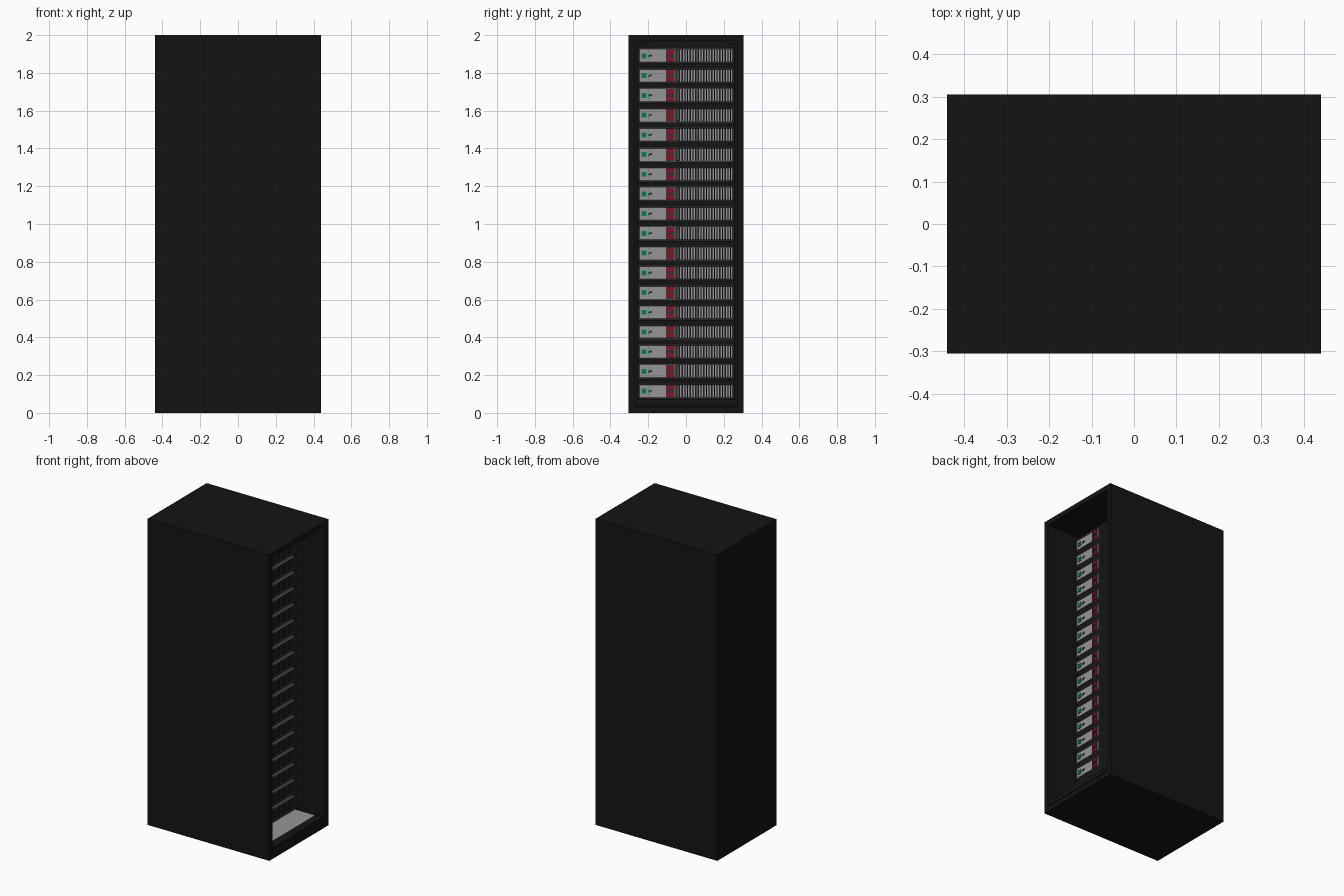
import bpy, bmesh
from mathutils import Matrix, Vector

if "Cube" in bpy.data.objects:
    bpy.data.objects.remove(bpy.data.objects["Cube"])


def material(name, r, g, b):
    m = bpy.data.materials.new(name)
    m.diffuse_color = (r, g, b, 1)
    m.use_nodes = True
    m.node_tree.nodes["Principled BSDF"].inputs["Base Color"].default_value = m.diffuse_color
    return m


black = material("black_paint", 0.007, 0.007, 0.007)
dark = material("dark_grey", 0.03, 0.03, 0.03)
mid = material("mid_grey", 0.06, 0.06, 0.06)
light = material("light_grey", 0.3, 0.3, 0.3)
green = material("green", 0.0, 0.25, 0.12)
red = material("red", 0.3, 0.005, 0.02)


def boxes(name, spans, mat, bevel=0):
    """One object made of boxes given as (x0, x1, y0, y1, z0, z1)."""
    bm = bmesh.new()
    for x0, x1, y0, y1, z0, z1 in spans:
        loc = Vector((x0 + x1, y0 + y1, z0 + z1)) / 2
        bmesh.ops.create_cube(bm, size=1, matrix=Matrix.Translation(loc)
                              @ Matrix.Diagonal((x1 - x0, y1 - y0, z1 - z0, 1)))
    if bevel:
        bmesh.ops.bevel(bm, geom=bm.edges[:], offset=bevel, segments=1, affect='EDGES')
    me = bpy.data.meshes.new(name)
    bm.to_mesh(me)
    bm.free()
    me.materials.append(mat)
    ob = bpy.data.objects.new(name, me)
    bpy.context.collection.objects.link(ob)
    return ob


def frame(x0, x1, y0, y1, z0, z1, w):
    """Four bars around a rectangle facing +x."""
    return [(x0, x1, y0, y0 + w, z0, z1), (x0, x1, y1 - w, y1, z0, z1),
            (x0, x1, y0 + w, y1 - w, z0, z0 + w), (x0, x1, y0 + w, y1 - w, z1 - w, z1)]


# Cabinet: a block hollowed out from the +x end
cabinet = boxes("cabinet", [(-0.44, 0.44, -0.305, 0.305, 0, 2)], black)
bm = bmesh.new()
bm.from_mesh(cabinet.data)
face = max(bm.faces, key=lambda f: f.calc_center_median().x)
bmesh.ops.inset_region(bm, faces=[face], thickness=0.045)
inner = bmesh.ops.extrude_discrete_faces(bm, faces=[face])["faces"][0]
for v in inner.verts:
    v.co.x = -0.41
    v.co.z = max(v.co.z, 0.05)
bm.to_mesh(cabinet.data)
bm.free()

# Front sill, light floor plate and mounting rails
boxes("front_sill", [(0.38, 0.435, -0.26, 0.26, 0.04, 0.07)], black)
boxes("floor_plate", [(-0.40, 0.38, -0.257, 0.257, 0.045, 0.068)], light)
boxes("mounting_rails", [(0.17, 0.20, s - 0.015, s + 0.015, 0.068, 1.955)
                         for s in (-0.245, 0.245)], black)

# One server, centred on z = 0
F = 0.24
fins = [(F - 0.028, F - 0.003, y - 0.0032, y + 0.0032, -0.034, 0.034)
        for y in [-0.034 + i * 0.0142 for i in range(21)]]
parts = [
    boxes("server_body", [(-0.38, F - 0.035, -0.245, 0.245, -0.036, 0.036)], dark),
    boxes("server_bezel", frame(F - 0.04, F, -0.257, 0.257, -0.043, 0.043, 0.010)
          + [(F - 0.04, F, -0.055, -0.036, -0.033, 0.033)], mid, 0.002),
    boxes("vent_fins", fins, dark),
    boxes("vent_backing", [(F - 0.036, F - 0.026, -0.04, 0.25, -0.034, 0.034)], light),
    boxes("control_panel", [(F - 0.036, F - 0.006, -0.247, -0.045, -0.034, 0.034)], light),
    boxes("green_button", frame(F - 0.008, F - 0.001, -0.236, -0.210, -0.013, 0.013, 0.008), green),
    boxes("button_centre", [(F - 0.008, F - 0.002, -0.228, -0.218, -0.005, 0.005)], mid),
    boxes("small_switch", [(F - 0.008, F - 0.002, -0.198, -0.190, -0.007, 0.004),
                           (F - 0.008, F - 0.002, -0.190, -0.181, -0.003, 0.007)], dark),
    boxes("drive_bay", [(F - 0.008, F - 0.004, -0.107, -0.062, -0.033, 0.033)], dark),
    boxes("drive_handles", [(F - 0.006, F, y, y + 0.016, z, z + 0.028)
                            for y in (-0.104, -0.081) for z in (-0.031, 0.003)], red),
    boxes("drive_latches", [(F - 0.002, F + 0.002, y, y + 0.006, -0.008, 0.008)
                            for y in (-0.099, -0.076)], dark),
]

# Stack of eighteen servers sharing the same meshes
for i in range(18):
    for p in parts:
        ob = p if i == 0 else p.copy()
        if i:
            ob.name = f"{p.name}_{i + 1}"
            bpy.context.collection.objects.link(ob)
        ob.location.z = 0.115 + i * 0.1044
